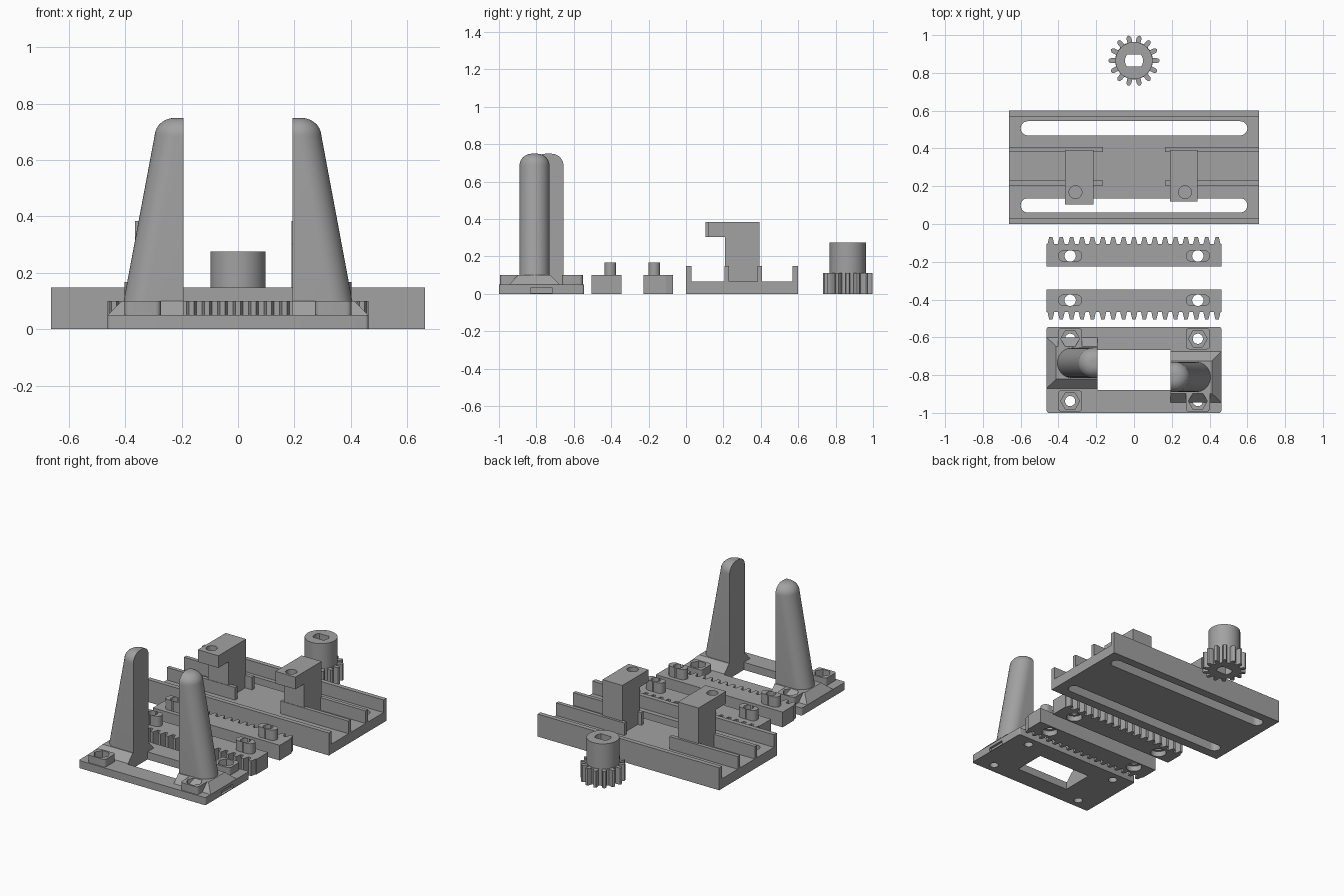
import bpy, bmesh
from math import sin, cos, pi, radians
from mathutils import Matrix, Vector

if "Cube" in bpy.data.objects:
    bpy.data.objects.remove(bpy.data.objects["Cube"])

# Dark grey plastic
GREY = bpy.data.materials.new("dark_grey")
GREY.diffuse_color = (0.36, 0.36, 0.36, 1)
GREY.use_nodes = True
GREY.node_tree.nodes["Principled BSDF"].inputs["Base Color"].default_value = GREY.diffuse_color


def arc(cx, cy, r, a0, a1, n):
    return [(cx + r * cos(radians(a0 + (a1 - a0) * i / n)),
             cy + r * sin(radians(a0 + (a1 - a0) * i / n))) for i in range(n + 1)]


def circle(cx, cy, r, n=32):
    return arc(cx, cy, r, 0, 360, n)[:-1]


def rect(x0, x1, y0, y1):
    return [(x0, y0), (x1, y0), (x1, y1), (x0, y1)]


def round_rect(cx, cy, hx, hy, r):
    pts = []
    for sx, sy, a in ((1, -1, -90), (1, 1, 0), (-1, 1, 90), (-1, -1, 180)):
        pts += arc(cx + sx * (hx - r), cy + sy * (hy - r), r, a, a + 90, 4)
    return pts


def pill(x0, x1, y, r):
    return arc(x1 - r, y, r, -90, 90, 12) + arc(x0 + r, y, r, 90, 270, 12)


def finish(ob):
    bpy.ops.object.select_all(action='DESELECT')
    ob.select_set(True)
    bpy.context.view_layer.objects.active = ob
    ob.data.materials.clear()
    ob.data.materials.append(GREY)
    bpy.ops.object.shade_smooth_by_angle(angle=radians(30))
    return ob


def plate(name, loops, z0, z1):
    """Extrude a 2D outline; extra loops become holes."""
    cu = bpy.data.curves.new(name, 'CURVE')
    cu.dimensions, cu.fill_mode, cu.extrude = '2D', 'BOTH', (z1 - z0) / 2
    for pts in loops:
        sp = cu.splines.new('POLY')
        sp.points.add(len(pts) - 1)
        for p, (x, y) in zip(sp.points, pts):
            p.co = (x, y, 0, 1)
        sp.use_cyclic_u = True
    ob = bpy.data.objects.new(name, cu)
    bpy.context.collection.objects.link(ob)
    bpy.ops.object.select_all(action='DESELECT')
    ob.select_set(True)
    bpy.context.view_layer.objects.active = ob
    bpy.ops.object.convert(target='MESH')
    ob = bpy.context.view_layer.objects.active
    ob.name = name
    bm = bmesh.new()
    bm.from_mesh(ob.data)
    bmesh.ops.translate(bm, verts=bm.verts, vec=(0, 0, (z0 + z1) / 2))
    bmesh.ops.remove_doubles(bm, verts=bm.verts, dist=1e-5)
    bmesh.ops.recalc_face_normals(bm, faces=bm.faces)
    bm.to_mesh(ob.data)
    bm.free()
    return finish(ob)


def loft(name, rings, spin):
    """Skin a stack of equal-length rings; spin turns it half a turn about the frame centre."""
    bm = bmesh.new()
    vs = [[bm.verts.new(p) for p in r] for r in rings]
    n = len(vs[0])
    for a, b in zip(vs, vs[1:]):
        for i in range(n):
            bm.faces.new((a[i], a[(i + 1) % n], b[(i + 1) % n], b[i]))
    bm.faces.new(vs[0][::-1])
    bm.faces.new(vs[-1])
    if spin:
        bmesh.ops.rotate(bm, verts=bm.verts, cent=(0, FY, 0), matrix=Matrix.Rotation(pi, 3, 'Z'))
    bmesh.ops.recalc_face_normals(bm, faces=bm.faces)
    me = bpy.data.meshes.new(name)
    bm.to_mesh(me)
    bm.free()
    ob = bpy.data.objects.new(name, me)
    bpy.context.collection.objects.link(ob)
    return finish(ob)


def cut(ob, loop, z0, z1):
    c = plate("cutter", [loop], z0, z1)
    c.hide_render = True
    bpy.context.view_layer.objects.active = ob
    m = ob.modifiers.new("cut", 'BOOLEAN')
    m.operation, m.solver, m.object = 'DIFFERENCE', 'EXACT', c
    bpy.ops.object.modifier_apply(modifier=m.name)
    bpy.data.objects.remove(c)


XE = 0.6625   # tray half length
XP = 0.4625   # rack and frame half length
HX = 0.338    # screw hole offset
FY = -0.7725  # frame centre

# Pinion gear with flat-sided shaft hole
GY = 0.865
bore = [(x, GY + max(-0.034, min(0.034, y)))
        for x, y in arc(0, 0, 0.048, -42, 42, 12) + arc(0, 0, 0.048, 138, 222, 12)]
teeth = []
for k in range(14):
    t = 2 * pi * k / 14
    for r, w in ((0.099, -0.013), (0.121, -0.013), (0.131, -0.009), (0.135, -0.003),
                 (0.135, 0.003), (0.131, 0.009), (0.121, 0.013), (0.099, 0.013)):
        teeth.append((r * cos(t) - w * sin(t), GY + r * sin(t) + w * cos(t)))
plate("pinion_teeth", [teeth, bore], 0, 0.11)
plate("pinion_hub", [circle(0, GY, 0.098, 48), bore], 0.11, 0.275)

# Tray: slotted floor, side walls, guide rails
plate("tray_floor", [rect(-XE, XE, 0, 0.6), pill(-0.6, 0.6, 0.0985, 0.0375),
                     pill(-0.6, 0.6, 0.5065, 0.0375)], 0, 0.065)
for nm, y0, y1 in (("front", 0, 0.03), ("back", 0.57, 0.6)):
    plate("tray_wall_" + nm, [rect(-XE, XE, y0, y1)], 0.065, 0.148)
for x0, x1 in ((-XE, -0.165), (0.165, XE)):
    for y0 in (0.205, 0.382):
        plate("guide_rail", [rect(x0, x1, y0, y0 + 0.025)], 0.065, 0.148)

# Motor posts with overhanging drilled arms
for x0, x1, y0, hx in ((-0.365, -0.215, 0.103, -0.31), (0.19, 0.335, 0.119, 0.27)):
    plate("post_column", [rect(x0, x1, 0.208, 0.392)], 0.065, 0.303)
    plate("post_arm", [rect(x0, x1, y0, 0.392), circle(hx, 0.169, 0.034)], 0.303, 0.383)

# Two toothed racks with split bosses
for side, back, root, tip, hy in (("back", -0.226, -0.106, -0.07, -0.169),
                                  ("front", -0.346, -0.466, -0.505, -0.404)):
    pts = [(XP, back), (-XP, back), (-XP, root)]
    for k in range(17):
        c = (k - 8) * 0.055
        pts += [(c - 0.018, root), (c - 0.009, tip), (c + 0.009, tip), (c + 0.018, root)]
    pts.append((XP, root))
    rack = plate("rack_" + side, [pts] + [circle(s * HX, hy, 0.03) for s in (-1, 1)], 0, 0.1)
    for s in (-1, 1):
        cut(rack, circle(s * HX, hy, 0.048), -0.02, 0.035)
        for f in (1, -1):
            cheek = arc(0.033, 0, 0.031, -88, 88, 12) + arc(0, 0, 0.03, 84, -84, 12)
            plate("rack_boss", [[(s * HX + f * x, hy + f * y) for x, y in cheek]], 0.1, 0.168)
    finish(rack)

# Gripper frame with window, screw holes and an edge pocket
corners = [(sx * HX, FY + sy * 0.165) for sx in (-1, 1) for sy in (-1, 1)]
frame = plate("gripper_frame", [round_rect(0, FY, XP, 0.2275, 0.012),
                                rect(-0.193, 0.193, -0.878, -0.667)]
              + [circle(x, y, 0.027) for x, y in corners], 0, 0.05)
cut(frame, rect(XP - 0.015, XP + 0.02, FY - 0.06, FY + 0.06), 0.004, 0.03)
finish(frame)
for x, y in corners:
    plate("nut_collar", [round_rect(x, y, 0.064, 0.056, 0.018), circle(x, y, 0.05, 6)], 0.05, 0.1)

# Tapered fingers on sloped skirts, second is the first turned half a turn
CY = -0.81


def d_ring(tip, w, z):
    return ([Vector((0.193, CY - w, z))]
            + [Vector((x, y, z)) for x, y in arc(tip - w, CY, w, -90, 90, 20)]
            + [Vector((0.193, CY + w, z))])


rings = [d_ring(0.415, 0.08, 0.05), d_ring(0.296, 0.08, 0.685)]
for i in range(1, 11):
    t = pi / 2 * i / 10
    k = 0.066 * (1 - cos(t))
    rings.append(d_ring(0.296 - k - 0.004 * i / 10, 0.08 - k, 0.685 + 0.064 * sin(t)))
low = [(x, y, 0.05) for x, y in rect(0.193, XP, -0.945, -0.675)]
high = [(x, y, 0.1) for x, y in rect(0.193, 0.412, -0.897, -0.725)]
for nm, spin in (("right", False), ("left", True)):
    loft("finger_" + nm, rings, spin)
    loft("finger_skirt_" + nm, [low, high], spin)
